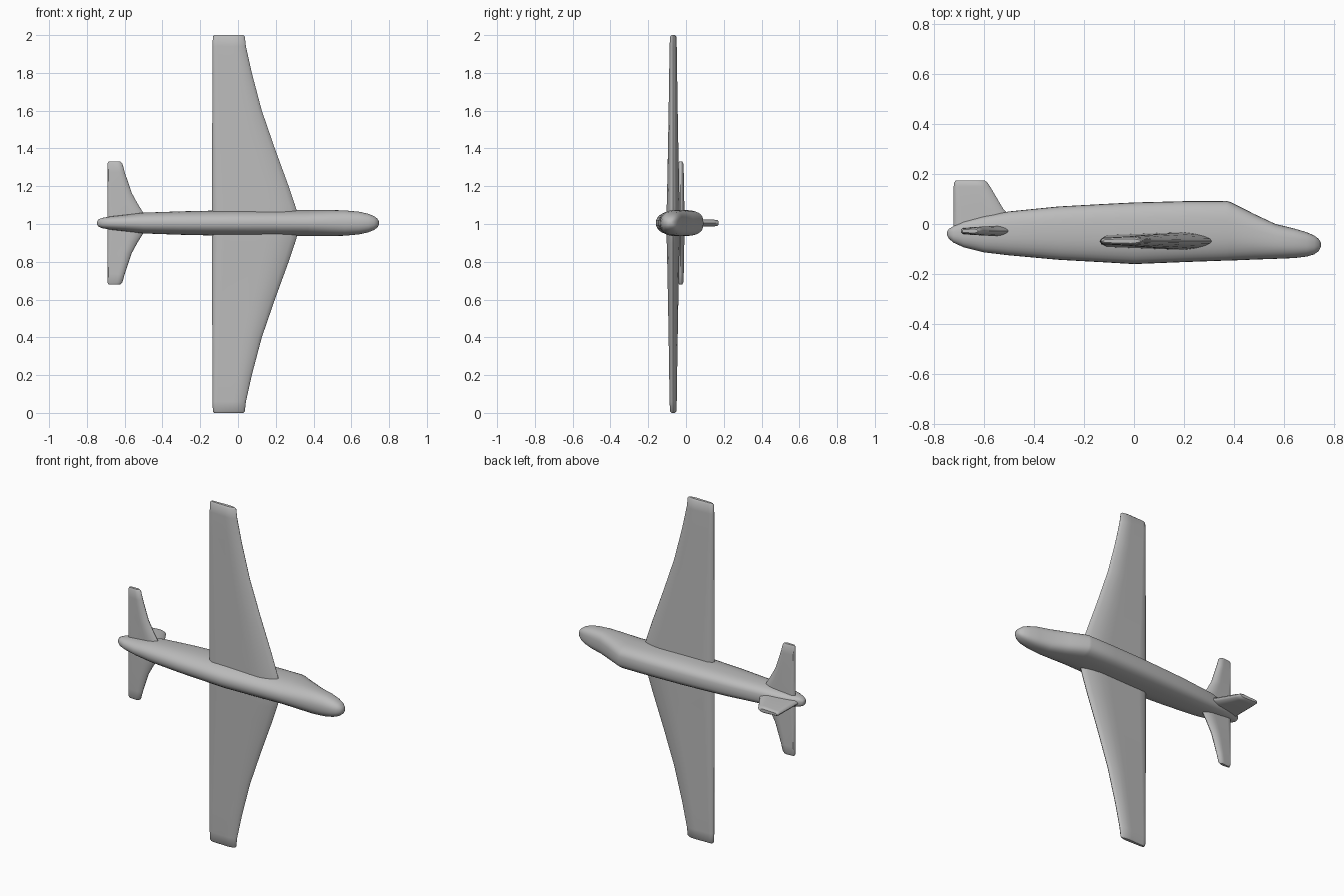
import bpy, bmesh, math

MID = 1.005  # height of the centre line; nose points to +x, top of the aircraft to +y

grey = bpy.data.materials.new("plain grey")
grey.diffuse_color = (0.5, 0.5, 0.5, 1)


def loft(name, rings, angle=40):
    """Skin a list of equal-length point rings and cap both ends."""
    bm = bmesh.new()
    vs = [[bm.verts.new(p) for p in ring] for ring in rings]
    n = len(vs[0])
    for a, b in zip(vs, vs[1:]):
        for i in range(n):
            j = (i + 1) % n
            bm.faces.new((a[i], a[j], b[j], b[i]))
    bm.faces.new(vs[0])
    bm.faces.new(vs[-1])
    bmesh.ops.recalc_face_normals(bm, faces=bm.faces)
    me = bpy.data.meshes.new(name)
    bm.to_mesh(me)
    bm.free()
    ob = bpy.data.objects.new(name, me)
    bpy.context.collection.objects.link(ob)
    me.materials.append(grey)
    bpy.context.view_layer.objects.active = ob
    ob.select_set(True)
    bpy.ops.object.shade_smooth_by_angle(angle=math.radians(angle))
    ob.select_set(False)
    return ob


def spow(v, e):
    return math.copysign(abs(v) ** e, v)


def body_ring(x, low, high, half, n=32):
    """Rounded section, squarer on the top half than below."""
    pts = []
    for i in range(n):
        t = 2 * math.pi * i / n
        c, s = math.cos(t), math.sin(t)
        e = 0.7 if s > 0 else 0.9
        pts.append((x, (low + high) / 2 + (high - low) / 2 * spow(s, e),
                    MID + half * spow(c, e)))
    return pts


def foil_ring(lead, trail, thick, n=12):
    """Blunt aerofoil outline as (chord position, offset) pairs."""
    top = []
    for i in range(n + 1):
        u = (1 - math.cos(math.pi * i / n)) / 2  # 0 = leading, 1 = trailing
        h = min(1, (u / 0.22) ** 0.5) * (1 - 0.35 * max(0, u - 0.3) / 0.7)
        h *= min(1, max(0, (1 - u) / 0.06)) ** 0.5
        top.append((lead + (trail - lead) * u, h * thick / 2))
    return top + [(x, -h) for x, h in top[-2:0:-1]]


# Fuselage: x, underside, top, half width
loft("fuselage", [body_ring(*s) for s in (
    (-0.746, -0.045, -0.030, 0.008), (-0.74, -0.058, -0.020, 0.018),
    (-0.72, -0.075, -0.008, 0.027), (-0.68, -0.093, 0.010, 0.034),
    (-0.60, -0.113, 0.032, 0.043), (-0.50, -0.125, 0.050, 0.055),
    (-0.30, -0.143, 0.070, 0.062), (-0.12, -0.153, 0.080, 0.066),
    (0.00, -0.160, 0.086, 0.068), (0.20, -0.152, 0.091, 0.069),
    (0.37, -0.146, 0.092, 0.069), (0.385, -0.146, 0.088, 0.069),
    (0.48, -0.142, 0.040, 0.069), (0.565, -0.139, 0.000, 0.067),
    (0.64, -0.136, -0.018, 0.060), (0.69, -0.130, -0.033, 0.049),
    (0.72, -0.121, -0.046, 0.037), (0.738, -0.108, -0.060, 0.023),
    (0.746, -0.092, -0.074, 0.009))])


def surface(name, stations, y, centre):
    """Full-span surface: stations are (span, leading x, trailing x, thickness)."""
    both = [(-s, *r) for s, *r in reversed(stations)] + stations
    loft(name, [[(x, y + h, centre + s) for x, h in foil_ring(l, t, k)]
                for s, l, t, k in both])


# Main wing, curved leading edge and straight trailing edge
surface("main_wing", [
    (0.04, 0.320, -0.138, 0.070), (0.10, 0.302, -0.138, 0.068), (0.20, 0.268, -0.138, 0.063),
    (0.40, 0.195, -0.137, 0.055), (0.60, 0.126, -0.136, 0.048),
    (0.80, 0.073, -0.135, 0.042), (0.94, 0.042, -0.135, 0.038),
    (0.992, 0.036, -0.133, 0.033), (1.0, 0.028, -0.125, 0.018)], -0.068, 1.0)

# Horizontal tail
surface("tail_plane", [
    (0.02, -0.485, -0.692, 0.040), (0.06, -0.505, -0.692, 0.040),
    (0.10, -0.530, -0.692, 0.038), (0.16, -0.563, -0.692, 0.036),
    (0.27, -0.600, -0.692, 0.032), (0.315, -0.612, -0.691, 0.028),
    (0.325, -0.622, -0.686, 0.016)], -0.028, MID)

# Upright fin
loft("tail_fin", [[(x, y, MID + h) for x, h in foil_ring(l, t, k)] for y, l, t, k in (
    (-0.03, -0.47, -0.722, 0.042), (0.045, -0.508, -0.721, 0.040),
    (0.06, -0.522, -0.721, 0.039), (0.15, -0.575, -0.720, 0.035),
    (0.166, -0.586, -0.718, 0.031), (0.173, -0.596, -0.712, 0.018))])
